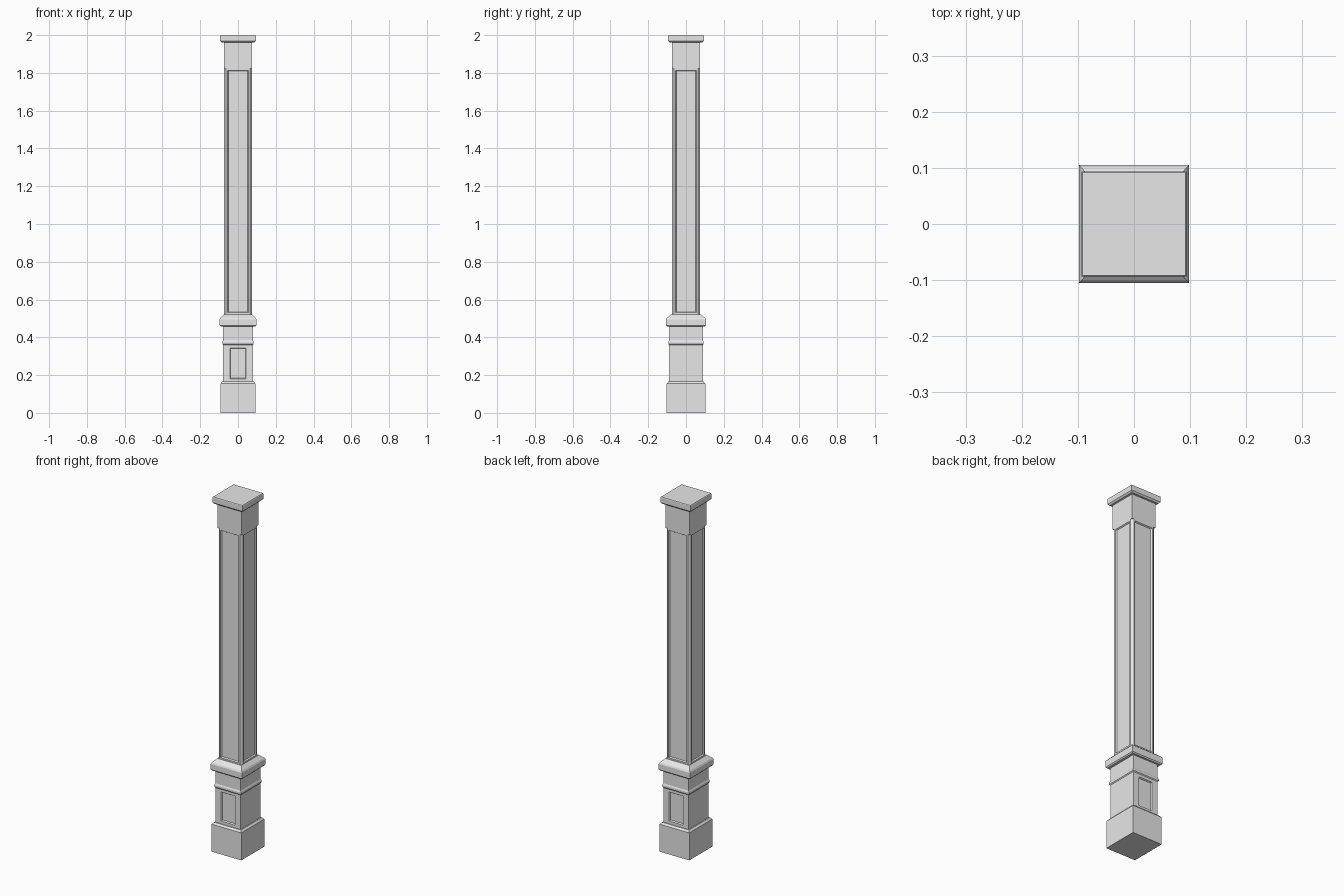
import bpy
import bmesh

cube = bpy.data.objects.get("Cube")
if cube:
    bpy.data.objects.remove(cube, do_unlink=True)

stone = bpy.data.materials.new("pale grey")
stone.use_nodes = True
grey = (0.8, 0.8, 0.8, 1)
stone.diffuse_color = grey
stone.node_tree.nodes["Principled BSDF"].inputs["Base Color"].default_value = grey


def outline(hx, hy, cut):
    """Rectangle corners, each split in two when a chamfer is given."""
    points = []
    for sx, sy in ((1, 1), (-1, 1), (-1, -1), (1, -1)):
        pair = [(sx * hx, sy * (hy - cut)), (sx * (hx - cut), sy * hy)]
        if sx * sy < 0:
            pair.reverse()
        points += pair if cut else pair[:1]
    return points


def loft(name, rings, cut=0, panel=None):
    """Stack rectangular rings (half x, half y, z); panel recesses side faces."""
    bm = bmesh.new()
    loops = [[bm.verts.new((x, y, z)) for x, y in outline(hx, hy, cut)]
             for hx, hy, z in rings]
    count = len(loops[0])
    for low, high in zip(loops, loops[1:]):
        for i in range(count):
            j = (i + 1) % count
            bm.faces.new((low[i], low[j], high[j], high[i]))
    bm.faces.new(loops[0][::-1])
    bm.faces.new(loops[-1])
    bmesh.ops.recalc_face_normals(bm, faces=bm.faces[:])
    if panel:
        panel(bm)
    mesh = bpy.data.meshes.new(name)
    bm.to_mesh(mesh)
    bm.free()
    mesh.materials.append(stone)
    obj = bpy.data.objects.new(name, mesh)
    bpy.context.collection.objects.link(obj)
    return obj


def recess(bm, faces, margin, half_width=None):
    """Leave a flat border, then sink the panel behind a sloped edge."""
    bmesh.ops.inset_individual(bm, faces=faces, thickness=margin)
    if half_width:
        for face in faces:
            for v in face.verts:
                v.co.x = half_width if v.co.x > 0 else -half_width
    bmesh.ops.inset_individual(bm, faces=faces, thickness=0.006, depth=-0.007)


def shaft_panels(bm):
    faces = [f for f in bm.faces
             if max(abs(f.normal.x), abs(f.normal.y)) > 0.99]
    recess(bm, faces, 0.012)


def pedestal_panels(bm):
    faces = [f for f in bm.faces
             if abs(f.normal.y) > 0.99 and f.calc_center_median().z < 0.3]
    recess(bm, faces, 0.022, 0.043)


# Plinth with a softened top edge
loft("plinth", [(0.093, 0.103, 0), (0.093, 0.103, 0.155), (0.084, 0.094, 0.165)])

# Pedestal with front and back panels and a thin moulding band
loft("pedestal", [(0.079, 0.089, 0.165), (0.079, 0.089, 0.36),
                  (0.083, 0.093, 0.365), (0.083, 0.093, 0.376),
                  (0.079, 0.089, 0.384), (0.079, 0.089, 0.46)],
     panel=pedestal_panels)

# Collar with sloped shoulders
loft("collar", [(0.092, 0.099, 0.457), (0.098, 0.105, 0.463),
                (0.098, 0.105, 0.495), (0.094, 0.101, 0.503),
                (0.075, 0.078, 0.522)])

# Chamfered shaft with a recessed panel on every side
loft("shaft", [(0.075, 0.075, 0.522), (0.075, 0.075, 1.822)],
     cut=0.011, panel=shaft_panels)

# Square neck and cap
loft("neck", [(0.075, 0.075, 1.822), (0.075, 0.075, 1.962)])
loft("cap", [(0.086, 0.086, 1.96), (0.094, 0.094, 1.968),
             (0.094, 0.094, 1.997), (0.092, 0.092, 2.0)])
